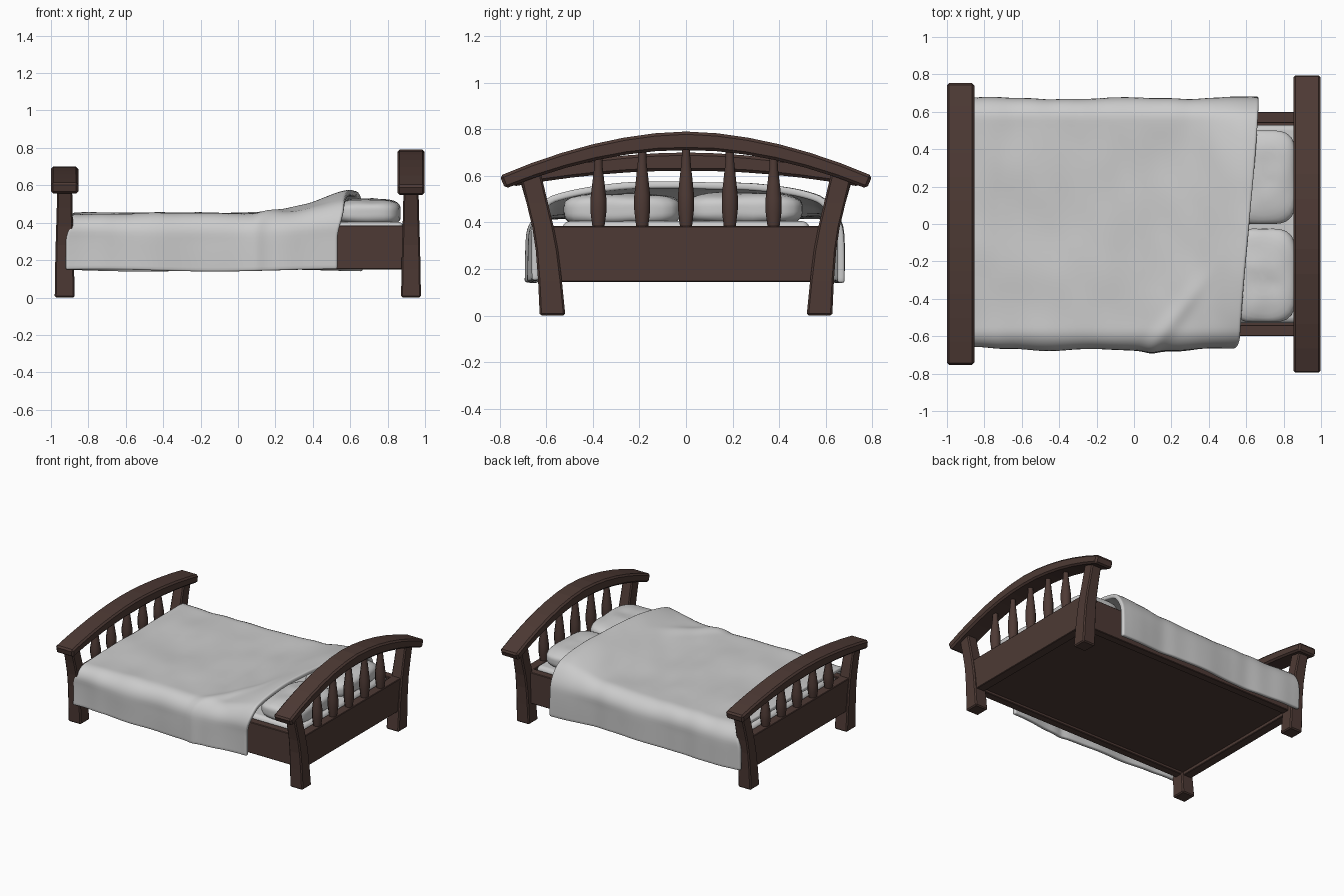
import bpy, bmesh, math
from mathutils import Vector, noise

if "Cube" in bpy.data.objects:
    bpy.data.objects.remove(bpy.data.objects["Cube"])

wood = bpy.data.materials.new("dark_wood")
wood.diffuse_color = (0.075, 0.042, 0.035, 1)
wood.use_nodes = True
wood.node_tree.nodes["Principled BSDF"].inputs["Base Color"].default_value = wood.diffuse_color


def make(name, verts, faces, mat=None, bevel=0, smooth=None):
    me = bpy.data.meshes.new(name)
    me.from_pydata(verts, [], faces)
    bm = bmesh.new()
    bm.from_mesh(me)
    bmesh.ops.recalc_face_normals(bm, faces=bm.faces)
    bm.to_mesh(me)
    bm.free()
    ob = bpy.data.objects.new(name, me)
    bpy.context.collection.objects.link(ob)
    if mat:
        me.materials.append(mat)
    if bevel:
        m = ob.modifiers.new("bevel", 'BEVEL')
        m.width, m.segments, m.limit_method = bevel, 1, 'ANGLE'
        m.angle_limit = math.radians(40)
    if smooth:
        bpy.ops.object.select_all(action='DESELECT')
        ob.select_set(True)
        bpy.context.view_layer.objects.active = ob
        bpy.ops.object.shade_smooth_by_angle(angle=math.radians(smooth))
    return ob


def loft(name, rings, **kw):
    """Skin a list of equal-length vertex rings and cap both ends."""
    n = len(rings[0])
    verts = [v for r in rings for v in r]
    faces = [(i*n + j, i*n + (j+1) % n, (i+1)*n + (j+1) % n, (i+1)*n + j)
             for i in range(len(rings) - 1) for j in range(n)]
    faces += [tuple(range(n)), tuple(range(len(verts) - n, len(verts)))]
    return make(name, verts, faces, **kw)


def box(name, x0, x1, y0, y1, z0, z1, **kw):
    return loft(name, [[(x0, y0, z), (x1, y0, z), (x1, y1, z), (x0, y1, z)] for z in (z0, z1)], **kw)


def arch_z(y, top, rise, half):
    return top - rise * abs(y / half) ** 1.8


# Headboard and footboard: arched rail, splayed posts, panel, spindles
def end_board(name, cx, half, top, rise):
    rings = []
    for i in range(13):
        t = i / 6 - 1
        y, z = t * half, arch_z(t * half, top, rise, half)
        a = math.atan(1.8 * rise / half * abs(t) ** 0.8) * (1 if t > 0 else -1)
        th = 0.08 - 0.02 * abs(t)
        yb, zb = y - math.sin(a) * th, z - math.cos(a) * th
        rings.append([(cx - .073, y, z), (cx + .073, y, z), (cx + .073, yb, zb), (cx - .073, yb, zb)])
    loft(name + "_top_rail", rings, mat=wood, bevel=0.012)

    post_top = arch_z(0.67, top, rise, half) - 0.03
    section = [(0, .573, .055, .053), (.15, .584, .051, .051), (.28, .597, .048, .048),
               (.38, .614, .046, .045), (.48, .638, .046, .042), (post_top, .672, .046, .040)]
    for s, side in ((-1, "front"), (1, "back")):
        loft(f"{name}_{side}_post",
             [[(cx - hx, s*(y - hy), z), (cx + hx, s*(y - hy), z), (cx + hx, s*(y + hy), z),
               (cx - hx, s*(y + hy), z)] for z, y, hy, hx in section], mat=wood, bevel=0.008)

    box(name + "_panel", cx - .035, cx + .035, -.60, .60, .145, .385, mat=wood, bevel=0.004)

    for k in range(-2, 3):
        y0 = k * 0.188
        zt = arch_z(y0, top, rise, half) - 0.05
        prof = [(0, .027), (.22, .037), (.4, .037), (.62, .028), (.82, .020), (1, .018)]
        loft(f"{name}_spindle_{k + 3}",
             [[(cx + r * math.cos(math.tau*(j + .5)/8), y0 + r * math.sin(math.tau*(j + .5)/8),
                .375 + t * (zt - .375)) for j in range(8)] for t, r in prof], mat=wood, smooth=50)


end_board("headboard", 0.925, 0.80, 0.79, 0.19)
end_board("footboard", -0.927, 0.755, 0.70, 0.087)

# Side rails and the recessed bottom board
for s, side in ((-1, "front"), (1, "back")):
    box(side + "_side_rail", -.92, .92, min(s*.54, s*.60), max(s*.54, s*.60), .15, .385, mat=wood, bevel=0.004)
box("bottom_board", -.91, .91, -.55, .55, .17, .19, mat=wood)

# Mattress
m = box("mattress", -.89, .885, -.53, .53, .19, .405, bevel=0.03, smooth=60)
m.modifiers["bevel"].segments = 3


# Pillows: puffy rounded blocks with soft dents
def pillow(name, cx, cy, cz, hx, hy, hz):
    rings = []
    for i in range(1, 24):
        p = math.pi * i / 24
        ring = []
        for j in range(40):
            q = math.tau * j / 40
            d = Vector((math.sin(p)*math.cos(q), math.sin(p)*math.sin(q), math.cos(p)))
            d /= (abs(d.x)**4 + abs(d.y)**4 + abs(d.z)**3.2) ** (1/3.8)
            d.x, d.y = max(-1, min(1, d.x)), max(-1, min(1, d.y))
            w = 0.008 * noise.noise(Vector((d.x*1.5 + cy*9, d.y*2.5, d.z)))
            ring.append((cx + d.x*hx, cy + d.y*hy, cz + d.z*hz + w))
        rings.append(ring)
    loft(name, rings, smooth=80)


pillow("front_pillow", .69, -.275, .452, .18, .25, .072)
pillow("back_pillow", .69, .25, .456, .18, .25, .072)


# Duvet: draped sheet, flat top, rounded shoulders, hanging sides
def smoothstep(a, b, x):
    t = max(0, min(1, (x - a) / (b - a)))
    return t * t * (3 - 2 * t)


FLAT, RAD, DROP = 0.56, 0.11, 0.195
ARC = RAD * math.pi / 2
HALF = FLAT + ARC + DROP


def drape(s):
    """Signed arc length across the bed -> y, z and the outward direction."""
    a, sg = abs(s), (1 if s > 0 else -1)
    if a < FLAT:
        return s, 0.45, (0, 1)
    if a < FLAT + ARC:
        t = (a - FLAT) / RAD
        return sg*(FLAT + RAD*math.sin(t)), .45 - RAD*(1 - math.cos(t)), (sg*math.sin(t), math.cos(t))
    return sg*(FLAT + RAD), .45 - RAD - (a - FLAT - ARC), (sg, 0)


NX, NS = 90, 84
verts = []
for i in range(NX + 1):
    u = i / NX
    for j in range(NS + 1):
        s = (2*j/NS - 1) * HALF
        y, z, (ny, nz) = drape(s)
        hang = smoothstep(FLAT + .05, FLAT + ARC + .05, abs(s))
        x0 = -0.885 - 0.035 * hang
        x1 = 0.615 + 0.055 * math.sin(max(-1.4, min(1.2, s / 0.55))) - (0.03 * hang if s < 0 else 0)
        x = x0 + (x1 - x0) * u
        # rise over the pillows
        lift = 0.125 * (0.3 * smoothstep(.05, .45, x) + 0.7 * smoothstep(.28, .62, x))
        z += lift * max(0, 1 - abs(y / .72) ** 3.5) * min(1, (z - .14) / .3)
        # soft wrinkles, one diagonal fold near the front corner
        w = 0.012 * noise.noise(Vector((x*2.2 + y*1.2, y*2.6 - x, z*2)))
        w += 0.006 * noise.noise(Vector((x*7, (y + x*.5)*4, 3.3)))
        d = (y + .65) - (x - .10) * 1.25
        w += 0.014 * math.exp(-(d / .07)**2) * smoothstep(.5, .25, x) * smoothstep(-.02, .12, x)
        if hang:
            w += 0.008 * hang * math.sin(x*9 + (2 if s > 0 else 0))
        hem = 0.006 * hang * math.sin(x * 5 + s)
        verts.append((x, y + ny * w, z + nz * w + hem))
faces = [(i*(NS+1) + j, (i+1)*(NS+1) + j, (i+1)*(NS+1) + j + 1, i*(NS+1) + j + 1)
         for i in range(NX) for j in range(NS)]
duvet = make("duvet", verts, faces, smooth=60)
sol = duvet.modifiers.new("thickness", 'SOLIDIFY')
sol.thickness = 0.03
# keep the thickness on the inner side of the drape
mid = duvet.data.polygons[(NX // 2) * NS + NS // 2]
sol.offset = -1 if mid.normal.z > 0 else 1
bev = duvet.modifiers.new("soft_hem", 'BEVEL')
bev.width, bev.segments, bev.limit_method = 0.009, 2, 'ANGLE'
bev.angle_limit = math.radians(60)
